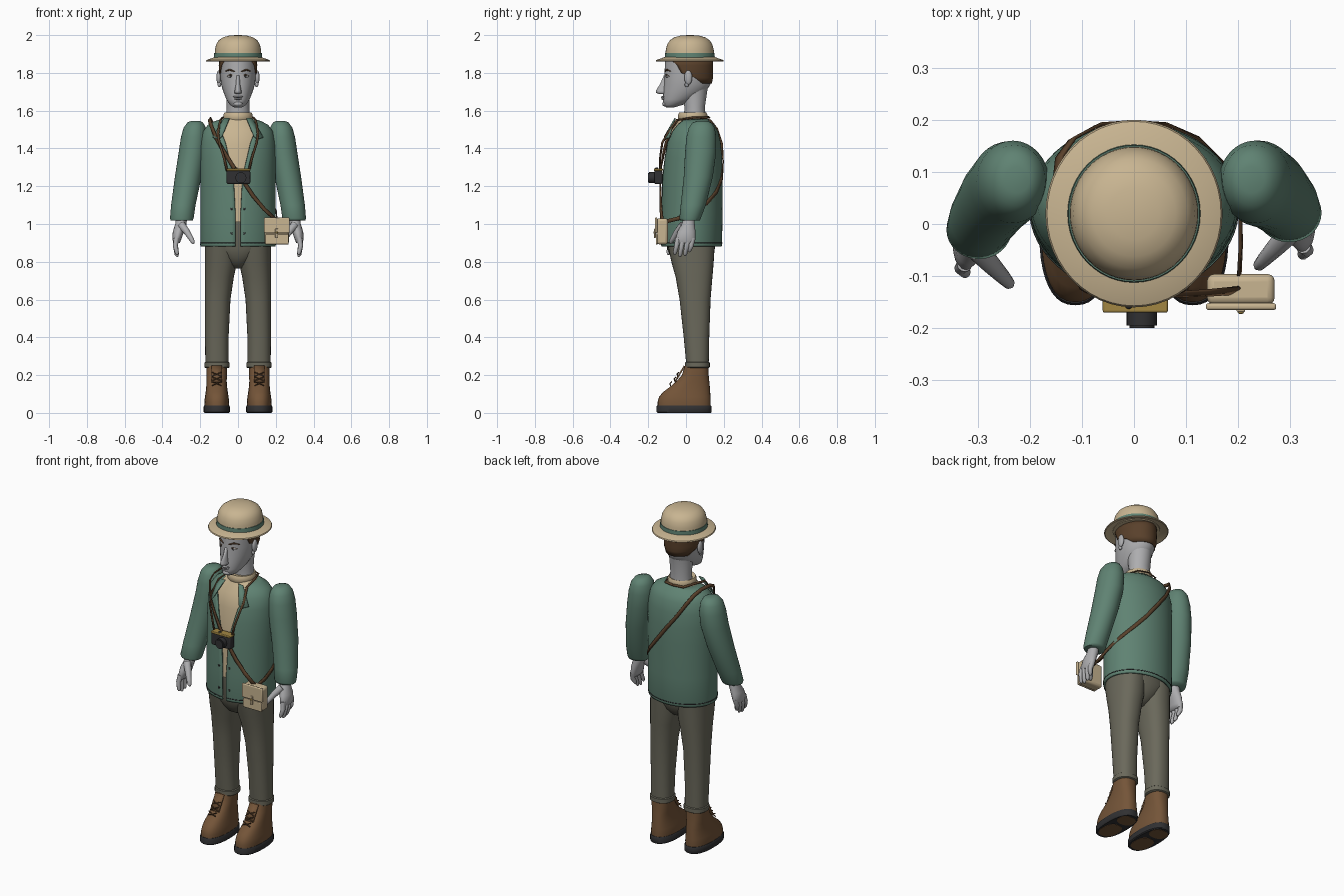
import bpy, bmesh, math
from mathutils import Vector, Matrix


def mat(name, r, g, b):
    m = bpy.data.materials.new(name)
    m.diffuse_color = (r, g, b, 1)
    return m


GREEN = mat("jacket green", 0.115, 0.225, 0.17)
BEIGE = mat("sand beige", 0.58, 0.46, 0.285)
OLIVE = mat("trouser olive grey", 0.145, 0.14, 0.105)
BROWN = mat("boot brown", 0.175, 0.09, 0.04)
HAIR = mat("dark brown", 0.1, 0.052, 0.024)
SKIN = mat("skin grey", 0.42, 0.42, 0.43)
DARK = mat("charcoal", 0.03, 0.03, 0.032)
BRASS = mat("brass", 0.36, 0.24, 0.055)
WHITE = mat("eye white", 0.75, 0.75, 0.75)


def finish(name, bm, m, angle=40, thick=0, bevel=0):
    bmesh.ops.recalc_face_normals(bm, faces=bm.faces)
    me = bpy.data.meshes.new(name)
    bm.to_mesh(me)
    bm.free()
    me.materials.append(m)
    me.polygons.foreach_set("use_smooth", [True] * len(me.polygons))
    me.set_sharp_from_angle(angle=math.radians(angle))
    ob = bpy.data.objects.new(name, me)
    bpy.context.collection.objects.link(ob)
    if thick:
        md = ob.modifiers.new("thickness", "SOLIDIFY")
        md.thickness = thick
    if bevel:
        md = ob.modifiers.new("rounding", "BEVEL")
        md.width, md.segments = bevel, 3
    return ob


def loft(name, rings, m, s=1, p=2, gaps=None, n=32, dy=0, thick=0, angle=40):
    """Stack of rings (z, x0, x1, y0, y1); gaps opens each ring at the front."""
    bm, rows = bmesh.new(), []
    for i, (z, x0, x1, y0, y1) in enumerate(rings):
        g = math.radians(gaps[i]) if gaps else 0
        row = []
        for k in range(n + 1 if gaps else n):
            t = g + (2 * math.pi - 2 * g) * k / n
            a, b = math.sin(t), -math.cos(t)
            a = math.copysign(abs(a) ** (2 / p), a)
            b = math.copysign(abs(b) ** (2 / p), b)
            row.append(bm.verts.new((s * ((x0 + x1) / 2 + a * (x1 - x0) / 2),
                                     (y0 + y1) / 2 + b * (y1 - y0) / 2 + dy, z)))
        rows.append(row)
    for r, q in zip(rows, rows[1:]):
        for k in range(n):
            j = k + 1 if gaps else (k + 1) % n
            bm.faces.new((r[k], r[j], q[j], q[k]))
    if not gaps:
        bm.faces.new(rows[0])
        bm.faces.new(rows[-1])
    return finish(name, bm, m, angle, thick)


def sym(z, w, y0, y1):
    return (z, -w, w, y0, y1)


def box(name, x0, x1, y0, y1, z0, z1, m, bevel=0.008):
    bm = bmesh.new()
    bmesh.ops.create_cube(bm, size=1, matrix=Matrix.LocRotScale(
        Vector((x0 + x1, y0 + y1, z0 + z1)) / 2, None, Vector((x1 - x0, y1 - y0, z1 - z0))))
    return finish(name, bm, m, 30, bevel=bevel)


def ball(name, c, r, m):
    bm = bmesh.new()
    bmesh.ops.create_uvsphere(bm, u_segments=20, v_segments=12, radius=1,
                              matrix=Matrix.LocRotScale(Vector(c), None, Vector(r)))
    return finish(name, bm, m, 60)


def tube(name, pts, radii, m):
    cu = bpy.data.curves.new(name, "CURVE")
    cu.dimensions, cu.bevel_depth, cu.bevel_resolution, cu.use_fill_caps = "3D", 1, 3, True
    sp = cu.splines.new("POLY")
    sp.points.add(len(pts) - 1)
    for q, c, r in zip(sp.points, pts, radii):
        q.co, q.radius = (*c, 1), r
    cu.materials.append(m)
    bpy.context.collection.objects.link(bpy.data.objects.new(name, cu))


def ribbon(name, pts, width, m):
    """Flat band lying against the torso."""
    bm, rows = bmesh.new(), []
    pts = [Vector(q) for q in pts]
    for i, q in enumerate(pts):
        tan = pts[min(i + 1, len(pts) - 1)] - pts[max(i - 1, 0)]
        side = tan.cross(q - Vector((0, 0.04, min(q.z, 1.45)))).normalized() * width / 2
        rows.append((bm.verts.new(q - side), bm.verts.new(q + side)))
    for a, b in zip(rows, rows[1:]):
        bm.faces.new((a[0], a[1], b[1], b[0]))
    return finish(name, bm, m, 60, thick=0.006)


# Hat: brim, crown and band
loft("hat_brim", [sym(1.874, .12, -.11, .15), sym(1.859, .165, -.155, .196), sym(1.862, .17, -.16, .2),
                  sym(1.868, .167, -.157, .197), sym(1.885, .12, -.11, .15)], BEIGE, n=48)
loft("hat_crown", [sym(1.868, .126, -.111, .151), sym(1.92, .122, -.107, .147), sym(1.95, .116, -.1, .14),
                   sym(1.973, .102, -.085, .125), sym(1.988, .08, -.062, .102), sym(1.997, .048, -.03, .07),
                   sym(2.0, .012, .008, .032)], BEIGE, n=48)
loft("hat_band", [sym(1.876, .128, -.113, .153), sym(1.906, .126, -.111, .151)], GREEN, n=48)

# Head, neck and hair
loft("head", [sym(1.618, .022, -.105, -.06), sym(1.63, .042, -.12, -.02), sym(1.66, .062, -.122, .05),
              sym(1.7, .078, -.12, .105), sym(1.74, .09, -.116, .13), sym(1.79, .095, -.114, .136),
              sym(1.88, .096, -.11, .136)], SKIN, angle=80)
loft("neck", [sym(1.54, .066, -.012, .106), sym(1.62, .06, -.008, .1), sym(1.72, .065, -.03, .115)], SKIN)
loft("hair", [sym(1.745, .09, -.11, .137), sym(1.775, .099, -.115, .143), sym(1.8, .101, -.115, .144),
              sym(1.84, .102, -.116, .144), sym(1.875, .102, -.116, .144)], HAIR,
     gaps=[125, 105, 72, 62, 40], thick=.008)

# Face
loft("nose", [sym(1.688, .012, -.14, -.1), sym(1.694, .02, -.158, -.09), sym(1.705, .018, -.16, -.09),
              sym(1.74, .011, -.138, -.09), sym(1.785, .009, -.118, -.09)], SKIN, n=16, angle=80)
ball("upper_lip", (0, -.121, 1.674), (.026, .01, .005), SKIN)
ball("lower_lip", (0, -.12, 1.663), (.022, .011, .006), SKIN)
tube("mouth_line", [(-.026, -.119, 1.673), (0, -.13, 1.668), (.026, -.119, 1.673)], (.001, .0015, .001), DARK)
ball("chin", (0, -.11, 1.636), (.024, .016, .014), SKIN)
for s in (-1, 1):
    ball("eye", (s * .04, -.095, 1.782), (.016, .011, .007), WHITE)
    ball("iris", (s * .04, -.1045, 1.782), (.0055, .003, .006), DARK)
    tube("upper_eyelid", [(s * .022, -.105, 1.784), (s * .04, -.107, 1.791), (s * .058, -.089, 1.783)],
         (.0015, .003, .0015), HAIR)
    tube("eyebrow", [(s * .018, -.112, 1.807), (s * .045, -.102, 1.817), (s * .068, -.08, 1.808)],
         (.003, .005, .002), HAIR)
    ball("ear", (s * .102, .012, 1.775), (.012, .021, .038), SKIN)
    ball("ear_lobe", (s * .099, .004, 1.738), (.009, .011, .014), SKIN)

# Shirt and rolled collar
loft("shirt", [sym(1.01, .18, -.115, .17), sym(1.25, .182, -.112, .175), sym(1.42, .18, -.098, .17),
               sym(1.5, .165, -.075, .15), sym(1.54, .12, -.045, .12), sym(1.565, .07, -.035, .108)], BEIGE)
loft("shirt_collar", [sym(1.545, .072, -.035, .108), sym(1.553, .078, -.042, .114), sym(1.578, .078, -.042, .114),
                      sym(1.59, .072, -.036, .108), sym(1.585, .06, -.02, .096)], BEIGE, angle=70)

# Jacket body, open at the front
loft("jacket", [sym(.88, .198, -.13, .188), sym(.89, .2, -.132, .191), sym(1.05, .199, -.131, .193),
                sym(1.25, .2, -.126, .194), sym(1.35, .2, -.118, .191), sym(1.43, .197, -.108, .184),
                sym(1.49, .185, -.089, .17), sym(1.525, .16, -.066, .15), sym(1.545, .122, -.046, .125),
                sym(1.56, .075, -.036, .11)], GREEN,
     gaps=[4, 4, 4, 7, 14, 20, 29, 35, 45, 62], n=56, thick=.01, angle=60)
loft("jacket_hem", [sym(.897, .2015, -.1335, .1925), sym(.901, .2015, -.1335, .1925)], DARK,
     gaps=[4, 4], n=56, thick=.002)
for s in (-1, 1):
    bm = bmesh.new()
    bm.faces.new([bm.verts.new((s * x, y, z)) for x, y, z in (
        (.045, -.06, 1.562), (.075, -.06, 1.56), (.135, -.092, 1.46), (.105, -.113, 1.45), (.085, -.116, 1.465))])
    finish("lapel", bm, GREEN, thick=.006)
    ribbon("pocket_slit", [(s * .13, -.082, 1.03), (s * .105, -.102, 1.005), (s * .08, -.116, .98)], .005, DARK)
    for z in (.95, 1.08):
        ball("button", (s * .034, -.131, z), (.006, .004, .006), DARK)

# Sleeves and hands
for s in (-1, 1):
    side = "right" if s > 0 else "left"
    d = 0 if s > 0 else -.035
    sleeve = [(1.545, .2, .25, .06, .11), (1.537, .185, .268, .035, .135), (1.51, .17, .288, .015, .152),
              (1.46, .163, .302, .002, .16), (1.38, .168, .314, -.005, .16), (1.25, .193, .334, -.012, .142),
              (1.1, .225, .354, -.028, .105), (1.03, .235, .36, -.035, .078), (1.018, .24, .356, -.03, .073)]
    sleeve = [(z, a, b, c + d * max(0, (1.4 - z) / .4), e + d * max(0, (1.4 - z) / .4))
              for z, a, b, c, e in sleeve]
    loft(side + "_sleeve", sleeve, GREEN, s, angle=70)
    loft(side + "_palm", [(1.04, .27, .328, -.012, .045), (1.0, .272, .332, -.022, .046),
                          (.96, .286, .345, -.045, .05), (.92, .3, .348, -.055, .05),
                          (.9, .308, .342, -.05, .045)], SKIN, s, dy=d, n=20, angle=70)
    for name, y, z in (("index", -.042, .838), ("middle", -.015, .826), ("ring", .012, .832), ("little", .036, .852)):
        tube(f"{side}_{name}_finger", [(s * .325, y + d, .925), (s * .332, y - .008 + d, .885),
             (s * .324, y - .016 + d, z + .012), (s * .32, y - .018 + d, z)], (.015, .013, .011, .005), SKIN)
    tube(side + "_thumb", [(s * .3, -.015 + d, .995), (s * .272, -.045 + d, .96), (s * .25, -.068 + d, .925),
         (s * .239, -.08 + d, .905), (s * .235, -.084 + d, .898)], (.022, .018, .014, .011, .005), SKIN)

# Trousers
loft("trouser_seat", [sym(.765, .03, -.02, .07), sym(.785, .06, -.055, .105), sym(.82, .1, -.08, .135),
                      sym(.87, .165, -.1, .153), sym(1.06, .172, -.106, .16)], OLIVE, p=2.2, angle=70)
for s in (-1, 1):
    loft("trouser_leg", [(.25, .05, .173, .002, .12), (.4, .05, .174, -.012, .123), (.6, .04, .175, -.034, .13),
                         (.72, .022, .176, -.055, .14), (.79, .006, .176, -.075, .146),
                         (.9, .0, .174, -.1, .153)], OLIVE, s, p=2.3, angle=70)
    loft("trouser_cuff", [(.238, .05, .173, 0, .12), (.242, .045, .178, -.005, .126), (.266, .045, .178, -.005, .126),
                          (.27, .05, .173, 0, .12)], OLIVE, s, p=2.3)
    # Boots with soles, tongue and laces
    loft("boot", [(.03, .049, .176, -.15, .13), (.06, .047, .178, -.15, .131), (.085, .05, .175, -.142, .13),
                  (.11, .054, .171, -.122, .128), (.14, .058, .168, -.082, .126), (.17, .06, .167, -.048, .123),
                  (.2, .058, .168, -.022, .12), (.25, .058, .168, -.006, .118)], BROWN, s, p=2.4, angle=70)
    loft("boot_sole", [(0, .048, .178, -.15, .132), (.005, .043, .182, -.156, .136), (.034, .043, .182, -.156, .136),
                       (.04, .047, .178, -.152, .132)], DARK, s, p=2.4, n=40)
    loft("sole_front_pad", [(-.0015, .062, .164, -.135, .005), (.002, .062, .164, -.135, .005)], BROWN, s, p=2.4)
    loft("sole_heel_pad", [(-.0015, .062, .164, .025, .117), (.002, .062, .164, .025, .117)], BROWN, s, p=2.4)
    bm = bmesh.new()
    lo = [bm.verts.new((s * x, -.062, .165)) for x in (.085, .141)]
    hi = [bm.verts.new((s * x, -.012, .25)) for x in (.141, .085)]
    bm.faces.new(lo + hi)
    finish("boot_tongue", bm, BROWN, thick=.008)
    for z, y in ((.145, -.082), (.17, -.06), (.195, -.044)):
        for e in (-1, 1):
            tube("boot_lace", [(s * (.113 - e * .025), y, z), (s * .113, y - .003, z + .01),
                               (s * (.113 + e * .025), y + .006, z + .02)], (.003,) * 3, HAIR)

# Camera and its neck strap
box("camera_body", -.06, .065, -.168, -.125, 1.212, 1.284, DARK)
box("camera_top_plate", -.06, .065, -.17, -.123, 1.281, 1.294, BRASS, .004)
for name, r, y0, y1 in (("lens_barrel", .029, -.195, -.16), ("lens_rim", .024, -.2, -.19)):
    bm = bmesh.new()
    bmesh.ops.create_cone(bm, cap_ends=True, segments=28, radius1=r, radius2=r, depth=y1 - y0,
                          matrix=Matrix.Translation((.015, (y0 + y1) / 2, 1.245)) @ Matrix.Rotation(math.pi / 2, 4, "X"))
    finish(name, bm, DARK)
ball("shutter_button", (-.01, -.155, 1.295), (.008, .008, .005), DARK)
for s in (-1, 1):
    ribbon("camera_strap", [(s * .058, -.143, 1.28), (s * .075, -.14, 1.35), (s * .1, -.128, 1.43),
                            (s * .108, -.1, 1.48), (s * .095, -.05, 1.552), (s * .085, .04, 1.566),
                            (s * .06, .11, 1.565), (0, .125, 1.568)], .012, HAIR)

# Satchel with flap, clasp and shoulder strap
box("satchel_body", .14, .27, -.155, -.096, .892, 1.03, BEIGE, .014)
box("satchel_flap", .138, .273, -.165, -.152, .952, 1.034, BEIGE, .005)
box("satchel_front_pocket", .144, .268, -.16, -.15, .892, .946, BEIGE, .004)
box("satchel_tab", .197, .213, -.169, -.16, .925, .975, BEIGE, .003)
ball("satchel_clasp", (.205, -.169, .955), (.006, .004, .006), BRASS)
ribbon("satchel_strap", [(.2, -.13, 1.025), (.14, -.135, 1.08), (.08, -.138, 1.15), (.03, -.14, 1.225),
                         (-.03, -.134, 1.31), (-.08, -.118, 1.39), (-.12, -.098, 1.46), (-.147, -.06, 1.53),
                         (-.153, -.01, 1.555), (-.152, .07, 1.56), (-.145, .13, 1.545), (-.12, .165, 1.5),
                         (-.07, .192, 1.42), (0, .2, 1.33), (.07, .192, 1.24), (.13, .163, 1.17),
                         (.18, .11, 1.11), (.207, .03, 1.06), (.208, -.04, 1.03), (.205, -.1, 1.015)], .02, HAIR)
